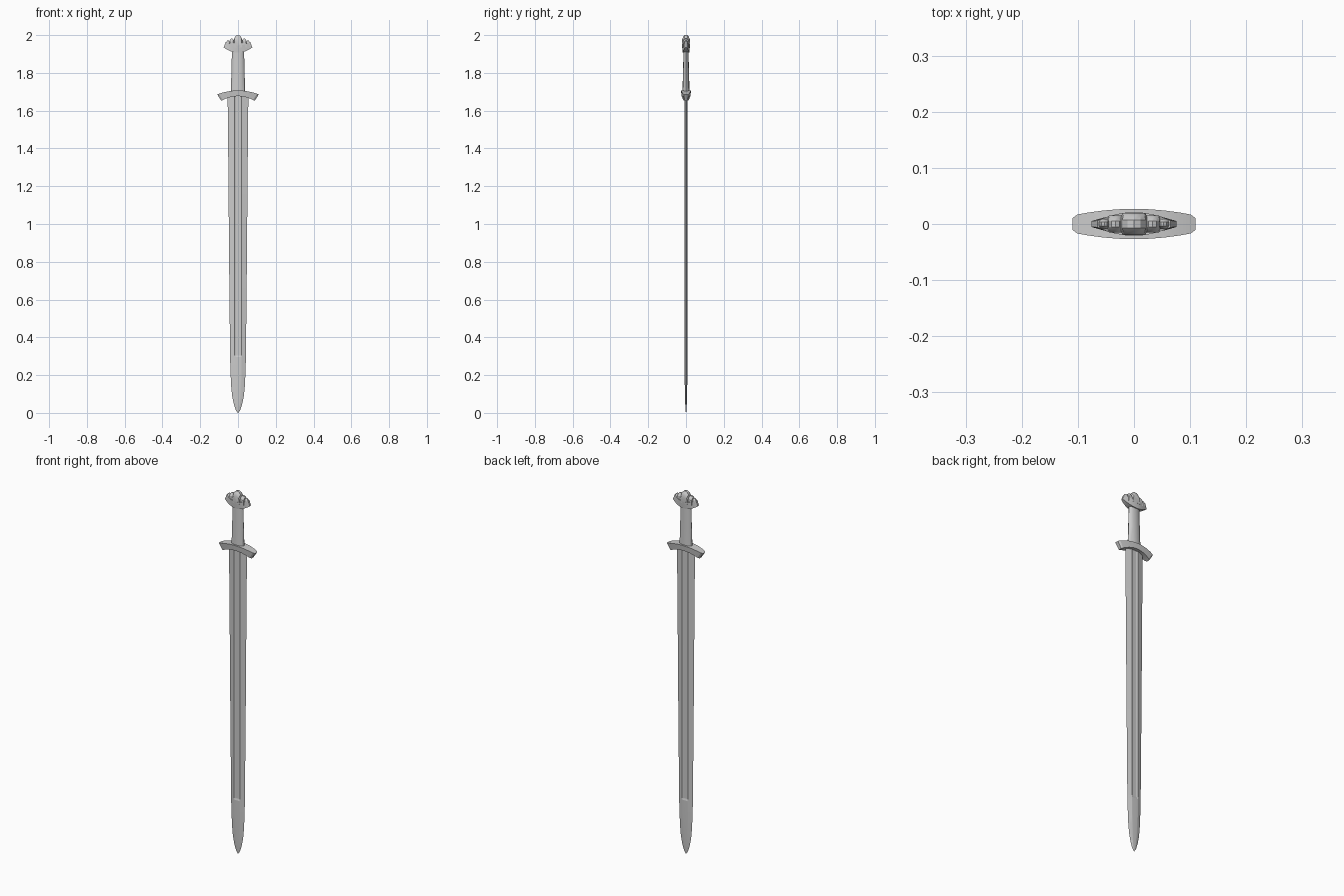
import bpy, bmesh, math

if "Cube" in bpy.data.objects:
    bpy.data.objects.remove(bpy.data.objects["Cube"])


def loft(name, rings, smooth=30):
    """Skin equal-length rings of points and cap both ends."""
    bm = bmesh.new()
    loops = [[bm.verts.new(p) for p in ring] for ring in rings]
    n = len(loops[0])
    for a, b in zip(loops, loops[1:]):
        for i in range(n):
            j = (i + 1) % n
            bm.faces.new((a[i], a[j], b[j], b[i]))
    bm.faces.new(loops[0])
    bm.faces.new(loops[-1])
    bmesh.ops.remove_doubles(bm, verts=bm.verts, dist=1e-5)
    bmesh.ops.recalc_face_normals(bm, faces=bm.faces)
    mesh = bpy.data.meshes.new(name)
    bm.to_mesh(mesh)
    bm.free()
    obj = bpy.data.objects.new(name, mesh)
    bpy.context.collection.objects.link(obj)
    bpy.ops.object.select_all(action='DESELECT')
    obj.select_set(True)
    bpy.context.view_layer.objects.active = obj
    bpy.ops.object.shade_smooth_by_angle(angle=math.radians(smooth))
    return obj


def blade_ring(z, w, t, groove):
    # edge, shoulder, fuller walls and floor, mirrored to the other side
    f = 0.018 * min(1, w / 0.038)
    half = [(-w, 0), (-f, -t), (-f * 0.7, -groove), (0, -groove * 0.95),
            (f * 0.7, -groove), (f, -t)]
    return [(x, y, z) for x, y in half + [(-x, -y) for x, y in half]]


# Blade with a central fuller
blade = [(0.0, 0.001, 0.0008, 0.0008), (0.015, 0.012, 0.002, 0.0022),
         (0.05, 0.023, 0.004, 0.0043), (0.09, 0.031, 0.005, 0.0054),
         (0.14, 0.036, 0.006, 0.0065), (0.20, 0.039, 0.007, 0.0074),
         (0.295, 0.042, 0.007, 0.0074), (0.305, 0.042, 0.007, 0.0045),
         (0.8, 0.047, 0.0075, 0.0045), (1.4, 0.052, 0.008, 0.0045),
         (1.69, 0.055, 0.008, 0.0045)]
loft("blade", [blade_ring(*s) for s in blade], 12)


def curved_bar(name, top, bottom, width):
    """Bar along x; top and bottom are (half length, centre z, end rise)."""
    us = [-1, -0.92, -0.75, -0.5, -0.25, 0, 0.25, 0.5, 0.75, 0.92, 1]
    rings = []
    for u in us:
        w = width(u)
        (lt, zt, rt), (lb, zb, rb) = top, bottom
        t, b = zt + rt * u * u, zb + rb * u * u
        rings.append([(lt * u, -w, t), (lt * u, w, t),
                      (lb * u, w * 0.85, b), (lb * u, -w * 0.85, b)])
    return loft(name, rings, 20)


# Guard drooping toward the blade, pommel base rising away from it
curved_bar("guard", (0.11, 1.707, -0.021), (0.088, 1.677, -0.025),
           lambda u: 0.010 if abs(u) == 1 else 0.027 - 0.012 * u * u)
curved_bar("pommel_base", (0.065, 1.945, 0.018), (0.076, 1.907, 0.028),
           lambda u: 0.021 - 0.015 * u * u)

# Oval tapered grip
grip = [(1.69, 0.038, 0.019), (1.80, 0.035, 0.016), (1.92, 0.032, 0.013)]
loft("grip", [[(a * math.cos(k * math.pi / 6), b * math.sin(k * math.pi / 6), z)
               for k in range(12)] for z, a, b in grip], 35)


def lobe(name, x, w, top, depth):
    """Rounded arch of the pommel crown, bevelled front and back."""
    base = 1.935
    rings = []
    for y, s in ((-1, 0.68), (-0.75, 0.86), (-0.35, 1), (0.35, 1), (0.75, 0.86), (1, 0.68)):
        h = base + (top - base) * s
        ww = w * (0.5 + 0.5 * s)
        r = (h - base) * 0.5
        ring = [(x - ww, y * depth, base)]
        for k in range(7):
            a = math.pi - k * math.pi / 6
            ring.append((x + ww * math.cos(a), y * depth, h - r + r * math.sin(a)))
        ring.append((x + ww, y * depth, base))
        rings.append(ring)
    loft(name, rings, 25)


# Five-lobed crown
lobe("crown_centre", 0, 0.024, 2.0, 0.020)
for side, s in (("left", -1), ("right", 1)):
    lobe("crown_inner_" + side, s * 0.033, 0.014, 1.982, 0.015)
    lobe("crown_outer_" + side, s * 0.053, 0.010, 1.973, 0.009)
